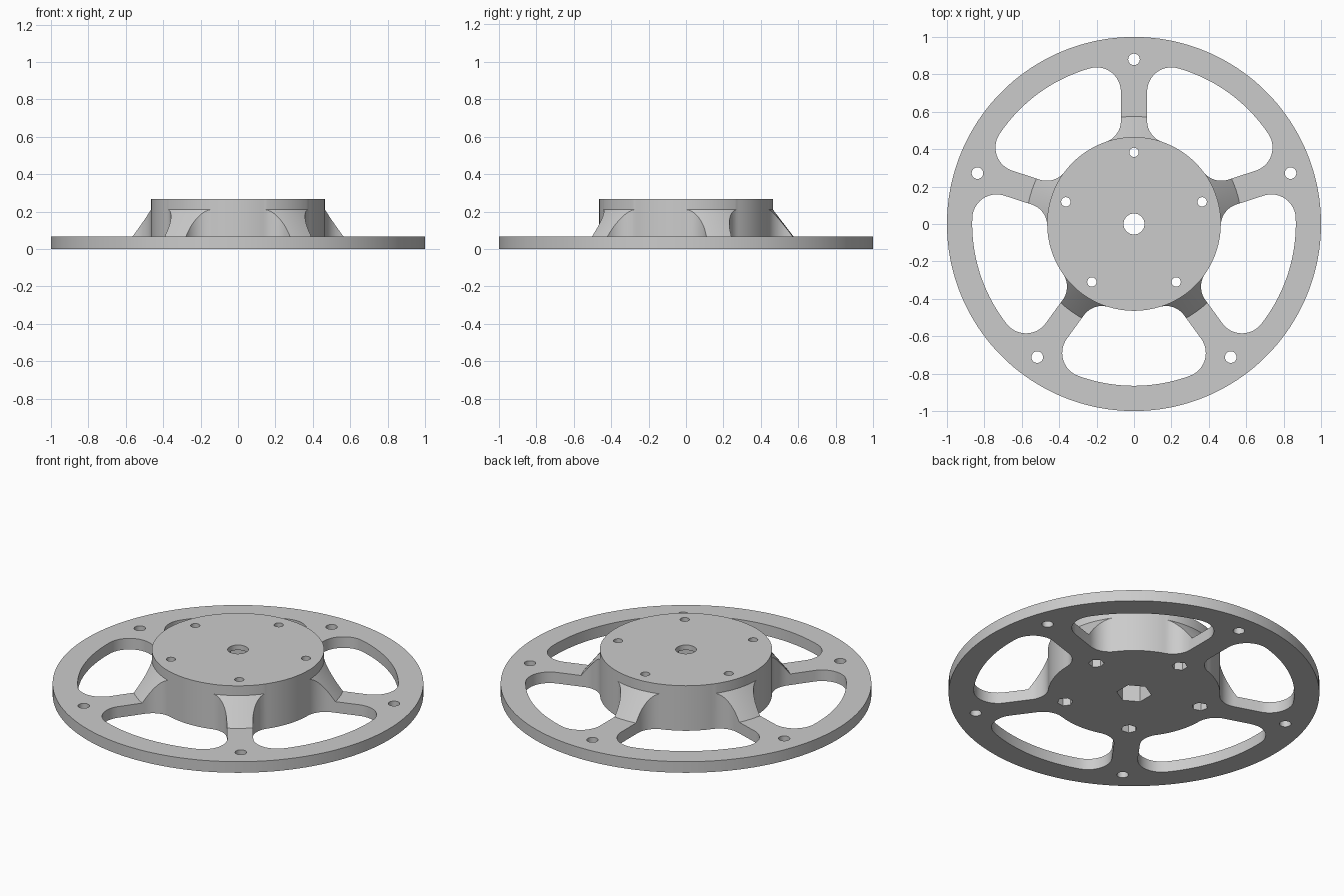
import bpy
import bmesh
from math import sin, cos, asin, pi, radians

cube = bpy.data.objects.get("Cube")
if cube:
    bpy.data.objects.remove(cube)

FLANGE_Z, CONE_Z, TOP_Z = 0.066, 0.21, 0.268
HUB_R, CONE_R = 0.465, 0.575
SPOKES = [radians(90 + 72 * k) for k in range(5)]

grey = bpy.data.materials.new("light grey")
grey.use_nodes = True
colour = (0.6, 0.6, 0.6, 1)
grey.diffuse_color = colour
grey.node_tree.nodes["Principled BSDF"].inputs["Base Color"].default_value = colour


def make_object(name, bm):
    bmesh.ops.recalc_face_normals(bm, faces=bm.faces)
    mesh = bpy.data.meshes.new(name)
    bm.to_mesh(mesh)
    bm.free()
    mesh.materials.append(grey)
    obj = bpy.data.objects.new(name, mesh)
    bpy.context.collection.objects.link(obj)
    return obj


def prism(bm, outline, z0, z1):
    low = [bm.verts.new((x, y, z0)) for x, y in outline]
    high = [bm.verts.new((x, y, z1)) for x, y in outline]
    bm.faces.new(low[::-1])
    bm.faces.new(high)
    n = len(outline)
    for i in range(n):
        j = (i + 1) % n
        bm.faces.new((low[i], low[j], high[j], high[i]))


def arc(cx, cy, r, a0, a1, n):
    return [(cx + r * cos(a0 + (a1 - a0) * i / n),
             cy + r * sin(a0 + (a1 - a0) * i / n)) for i in range(n + 1)]


def ngon(r_pos, angle, r, sides):
    return arc(r_pos * cos(angle), r_pos * sin(angle), r,
               angle, angle + 2 * pi, sides)[:-1]


def window_outline(inner, outer, half_spoke, r_in, r_out):
    """Window between two spokes, lying around +x, with rounded corners."""
    a = radians(36)
    d_out, d_in = outer - r_out, inner + r_in
    t_out = a - asin((half_spoke + r_out) / d_out)
    t_in = a - asin((half_spoke + r_in) / d_in)
    half = arc(0, 0, outer, 0, t_out, 12)[:-1]
    half += arc(d_out * cos(t_out), d_out * sin(t_out), r_out, t_out, a + pi / 2, 14)
    half += arc(d_in * cos(t_in), d_in * sin(t_in), r_in, a + pi / 2, t_in + pi, 14)
    half += arc(0, 0, inner, t_in, 0, 12)[1:]
    return half + [(x, -y) for x, y in half[-2:0:-1]]


def rotate(points, t):
    return [(x * cos(t) - y * sin(t), x * sin(t) + y * cos(t)) for x, y in points]


# Wheel body: flange, sloped shoulder and hub turned from one profile
profile = [(0, 0), (1, 0), (1, FLANGE_Z), (CONE_R, FLANGE_Z),
           (HUB_R, CONE_Z), (HUB_R, TOP_Z), (0, TOP_Z)]
bm = bmesh.new()
verts = [bm.verts.new((r, 0, z)) for r, z in profile]
edges = [bm.edges.new(pair) for pair in zip(verts, verts[1:])]
bmesh.ops.spin(bm, geom=verts + edges, cent=(0, 0, 0), axis=(0, 0, 1),
               angle=2 * pi, steps=180, use_duplicate=False)
bmesh.ops.remove_doubles(bm, verts=bm.verts, dist=1e-5)
bmesh.ops.dissolve_limit(bm, angle_limit=radians(0.1), verts=bm.verts, edges=bm.edges)
wheel = make_object("wheel_body", bm)

# Windows between the spokes and round through holes
bm = bmesh.new()
window = window_outline(HUB_R - 0.001, 0.865, 0.07, 0.12, 0.13)
prism(bm, ngon(0, 0, 0.056, 48), -0.1, 0.5)
for s in SPOKES:
    prism(bm, rotate(window, s + radians(36)), -0.1, 0.5)
    prism(bm, ngon(0.88, s, 0.031, 32), -0.1, 0.5)
    prism(bm, ngon(0.383, s, 0.025, 32), -0.1, 0.5)
openings = make_object("opening_cutter", bm)

# Hexagonal pockets in the underside
bm = bmesh.new()
prism(bm, ngon(0, pi / 2, 0.095, 6), -0.1, TOP_Z - 0.03)
for s in SPOKES:
    prism(bm, ngon(0.383, s, 0.043, 6), -0.1, TOP_Z - 0.06)
pockets = make_object("pocket_cutter", bm)

bpy.context.view_layer.objects.active = wheel
for cutter in (openings, pockets):
    cutter.hide_render = True
    mod = wheel.modifiers.new("cut", 'BOOLEAN')
    mod.operation = 'DIFFERENCE'
    mod.solver = 'EXACT'
    mod.object = cutter
    bpy.ops.object.modifier_apply(modifier=mod.name)
    bpy.data.objects.remove(cutter)

bpy.ops.object.select_all(action='DESELECT')
wheel.select_set(True)
bpy.ops.object.shade_smooth_by_angle(angle=radians(25))
